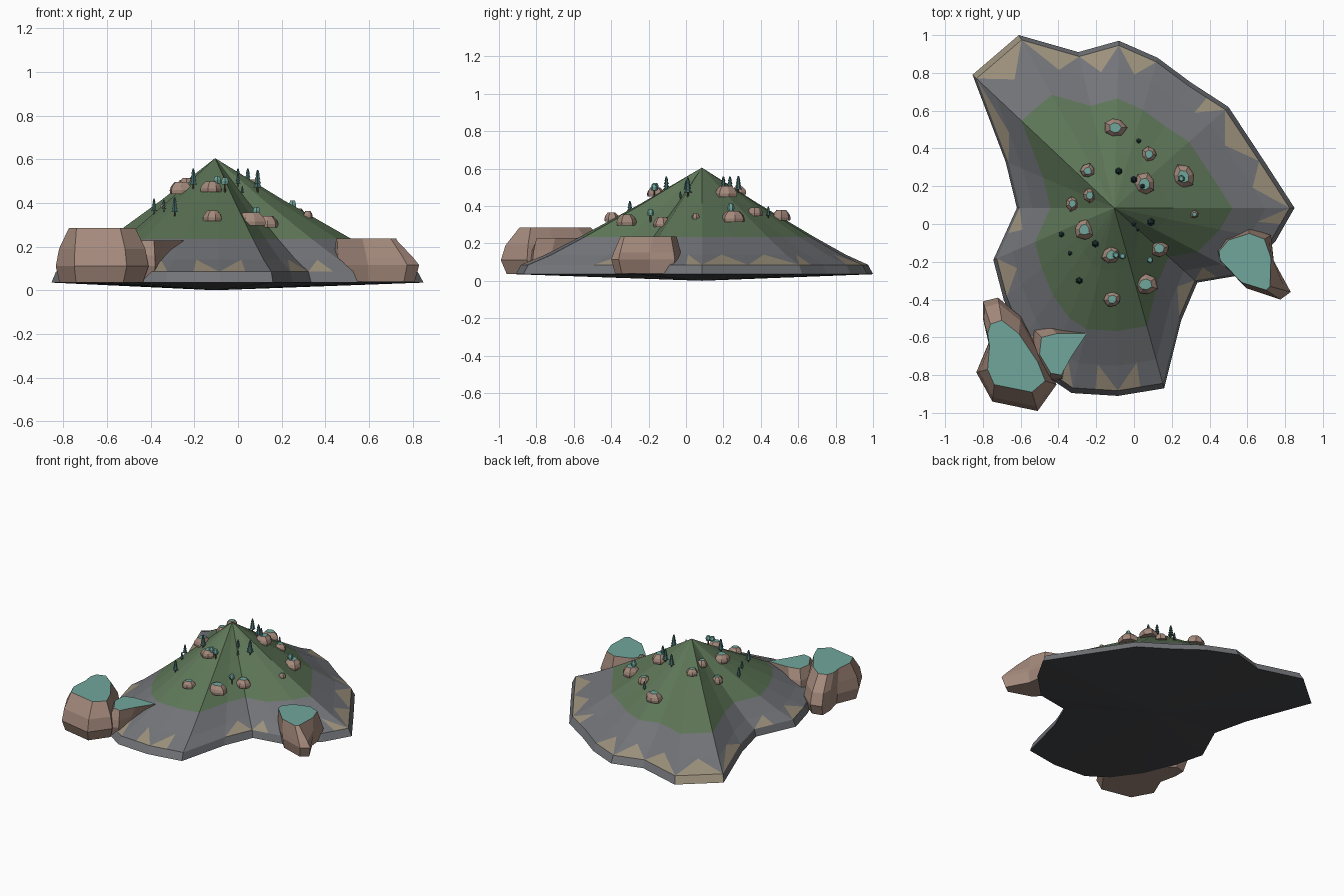
import bpy, bmesh, math, random
from mathutils import Vector
from mathutils.bvhtree import BVHTree

if "Cube" in bpy.data.objects:
    bpy.data.objects.remove(bpy.data.objects["Cube"])

random.seed(4)


def mat(name, r, g, b):
    m = bpy.data.materials.new(name)
    m.diffuse_color = (r, g, b, 1)
    m.use_nodes = True
    m.node_tree.nodes["Principled BSDF"].inputs["Base Color"].default_value = m.diffuse_color
    return m


GRASS = mat("grass", 0.11, 0.18, 0.095)
STONE = mat("grey_stone", 0.17, 0.175, 0.19)
SAND = mat("sand", 0.33, 0.28, 0.20)
UNDER = mat("underside", 0.06, 0.062, 0.068)
ROCK = mat("brown_rock", 0.37, 0.25, 0.20)
MOSS = mat("moss", 0.16, 0.38, 0.33)
PINE = mat("pine", 0.05, 0.12, 0.12)
TRUNK = mat("trunk", 0.10, 0.07, 0.05)


def finish(bm, name, mats):
    bmesh.ops.recalc_face_normals(bm, faces=bm.faces)
    me = bpy.data.meshes.new(name)
    bm.to_mesh(me)
    bm.free()
    for m in mats:
        me.materials.append(m)
    ob = bpy.data.objects.new(name, me)
    bpy.context.collection.objects.link(ob)
    return ob


def face(bm, verts, mi=0):
    f = bm.faces.new(verts)
    f.material_index = mi
    return f


def ring(bm, pts, z):
    return [bm.verts.new((p[0], p[1], z)) for p in pts]


def bridge(bm, a, b, mi=0):
    n = len(a)
    for i in range(n):
        face(bm, (a[i], a[(i + 1) % n], b[(i + 1) % n], b[i]), mi)


# Mountain: irregular coast outline, scaled towards the peak in height rings
coast = [(-.61, 1), (-.295, .91), (-.08, .97), (.125, .88), (.3, .75), (.5, .62),
         (.685, .34), (.85, .085), (.75, -.09), (.57, -.27), (.335, -.31),
         (.25, -.51), (.16, -.87), (-.085, -.91), (-.33, -.895), (-.47, -.80),
         (-.60, -.62), (-.69, -.40), (-.745, -.19), (-.62, .085), (-.68, .33),
         (-.855, .79)]
corner_edge = 2 * (len(coast) - 1)
outline = []
for i, p in enumerate(coast):
    q = coast[(i + 1) % len(coast)]
    outline += [Vector(p), (Vector(p) + Vector(q)) / 2]
peak = Vector((-.105, .085))


def scaled(pts, c, s):
    return [c + (Vector(p) - c) * s for p in pts]


bm = bmesh.new()
n = len(outline)
foot = ring(bm, outline, .035)
rim = ring(bm, scaled(outline, peak, .972), .085)
beach = ring(bm, scaled(outline, peak, .84), .14)
grass = ring(bm, scaled(outline, peak, .655), .235)
upper = ring(bm, scaled(outline, peak, .33), .412)
top = bm.verts.new((peak.x, peak.y, .605))
low = bm.verts.new((peak.x, peak.y, 0))
for i in range(n):
    j = (i + 1) % n
    corner = i in (corner_edge, corner_edge + 1)
    face(bm, (low, foot[j], foot[i]), 3)
    face(bm, (foot[i], foot[j], rim[j], rim[i]), 2 if corner else 1)
    # zigzag sand patches along the shore
    sandy = corner or random.random() < .65
    apex = beach[i] if i % 2 else beach[j]
    face(bm, (rim[i], rim[j], apex), 2 if sandy else 1)
    face(bm, (beach[i], beach[j], rim[j] if i % 2 else rim[i]), 1)
    face(bm, (upper[i], upper[j], top), 0)
bridge(bm, beach, grass, 1)
bridge(bm, grass, upper, 0)
bmesh.ops.recalc_face_normals(bm, faces=bm.faces)
ground = BVHTree.FromBMesh(bm)
finish(bm, "mountain", [GRASS, STONE, SAND, UNDER])


def height(x, y):
    return ground.ray_cast(Vector((x, y, 2)), Vector((0, 0, -1)))[0].z


# Boulders: foot ring, wide belt, flat mossy top
def boulder(name, belt, cap, z0, z1, z2, z3, foot_scale=.9):
    bm = bmesh.new()
    c = sum((Vector(p) for p in belt), Vector((0, 0))) / len(belt)
    a = ring(bm, scaled(belt, c, foot_scale), z0)
    b = ring(bm, belt, z1)
    b2 = ring(bm, [Vector(p) * .75 + Vector(q) * .25 for p, q in zip(belt, cap)], z2)
    t = ring(bm, cap, z3)
    bridge(bm, a, b)
    bridge(bm, b, b2)
    bridge(bm, b2, t)
    face(bm, a)
    face(bm, t, 1)
    finish(bm, name, [ROCK, MOSS])


boulder("boulder_left",
        [(-.80, -.41), (-.72, -.39), (-.60, -.49), (-.49, -.70), (-.41, -.85),
         (-.51, -.99), (-.75, -.94), (-.835, -.785), (-.77, -.63), (-.80, -.50)],
        [(-.76, -.53), (-.70, -.51), (-.61, -.58), (-.51, -.73), (-.47, -.83),
         (-.54, -.89), (-.74, -.85), (-.775, -.77), (-.765, -.65), (-.775, -.58)],
        .035, .11, .19, .285)
boulder("boulder_left_small",
        [(-.53, -.56), (-.45, -.54), (-.31, -.59), (-.36, -.72), (-.38, -.82),
         (-.46, -.84), (-.54, -.70)],
        [(-.49, -.60), (-.41, -.58), (-.25, -.58), (-.33, -.70), (-.385, -.80),
         (-.44, -.79), (-.50, -.69)],
        .05, .11, .16, .228)
boulder("boulder_right",
        [(.435, -.14), (.47, -.08), (.61, -.02), (.725, -.06), (.74, -.195),
         (.83, -.36), (.775, -.40), (.595, -.34), (.46, -.20)],
        [(.45, -.145), (.50, -.085), (.61, -.05), (.69, -.08), (.725, -.18),
         (.72, -.33), (.70, -.35), (.57, -.31), (.455, -.19)],
        .04, .115, .15, .237)

# Small stones scattered over the grass: x, y, radius
stones = [(-.10, .51, .062), (.08, .37, .044), (.26, .25, .066), (.055, .21, .064),
          (.32, .05, .022), (-.245, .28, .04), (-.325, .11, .042), (-.235, .15, .042),
          (-.265, -.03, .06), (-.12, -.165, .05), (.135, -.13, .055),
          (.06, -.32, .066), (-.115, -.40, .045)]
for k, (x, y, r) in enumerate(stones):
    pts = []
    start = random.random() * 6
    for i in range(7):
        a = start + math.tau * i / 7
        d = r * random.uniform(.8, 1.1)
        pts.append((x + d * math.cos(a), y + d * math.sin(a)))
    z = height(x, y)
    h = .012 + r * .6
    boulder(f"stone_{k}", pts, scaled(pts, Vector((x, y)), .52),
            z - .008, z + h * .2, z + h * .55, z + h, .95)


# Trees
def cone(bm, x, y, z, r1, r2, h, mi, sides=6):
    res = bmesh.ops.create_cone(bm, cap_ends=True, segments=sides, radius1=r1,
                                radius2=r2, depth=h)
    bmesh.ops.translate(bm, verts=res["verts"], vec=(x, y, z + h / 2))
    for f in {f for v in res["verts"] for f in v.link_faces}:
        f.material_index = mi


pines = [(-.08, .28, .09), (0, .235, .09), (.045, .20, .09), (.025, .44, .06),
         (0, 0, .06), (.09, .01, .1), (.02, -.03, .04), (-.205, -.105, .09),
         (-.385, -.055, .07), (-.34, -.155, .055), (-.29, -.30, .085)]
for k, (x, y, h) in enumerate(pines):
    bm = bmesh.new()
    z = height(x, y)
    cone(bm, x, y, z - .01, h * .05, h * .05, h * .35, 1)
    for t in range(4):
        cone(bm, x, y, z + h * (.2 + .18 * t), h * (.22 - .035 * t), h * .04,
             h * .26, 0)
    finish(bm, f"pine_tree_{k}", [PINE, TRUNK])

leafy = [(-.095, -.165, .065), (-.06, -.17, .065), (.085, -.19, .065), (.25, .24, .08)]
for k, (x, y, h) in enumerate(leafy):
    bm = bmesh.new()
    z = height(x, y)
    cone(bm, x, y, z - .01, .005, .004, h * .7, 1)
    cone(bm, x, y, z + h * .5, .016, .019, h * .25, 0)
    cone(bm, x, y, z + h * .75, .019, .012, h * .25, 0)
    finish(bm, f"leafy_tree_{k}", [MOSS, TRUNK])
